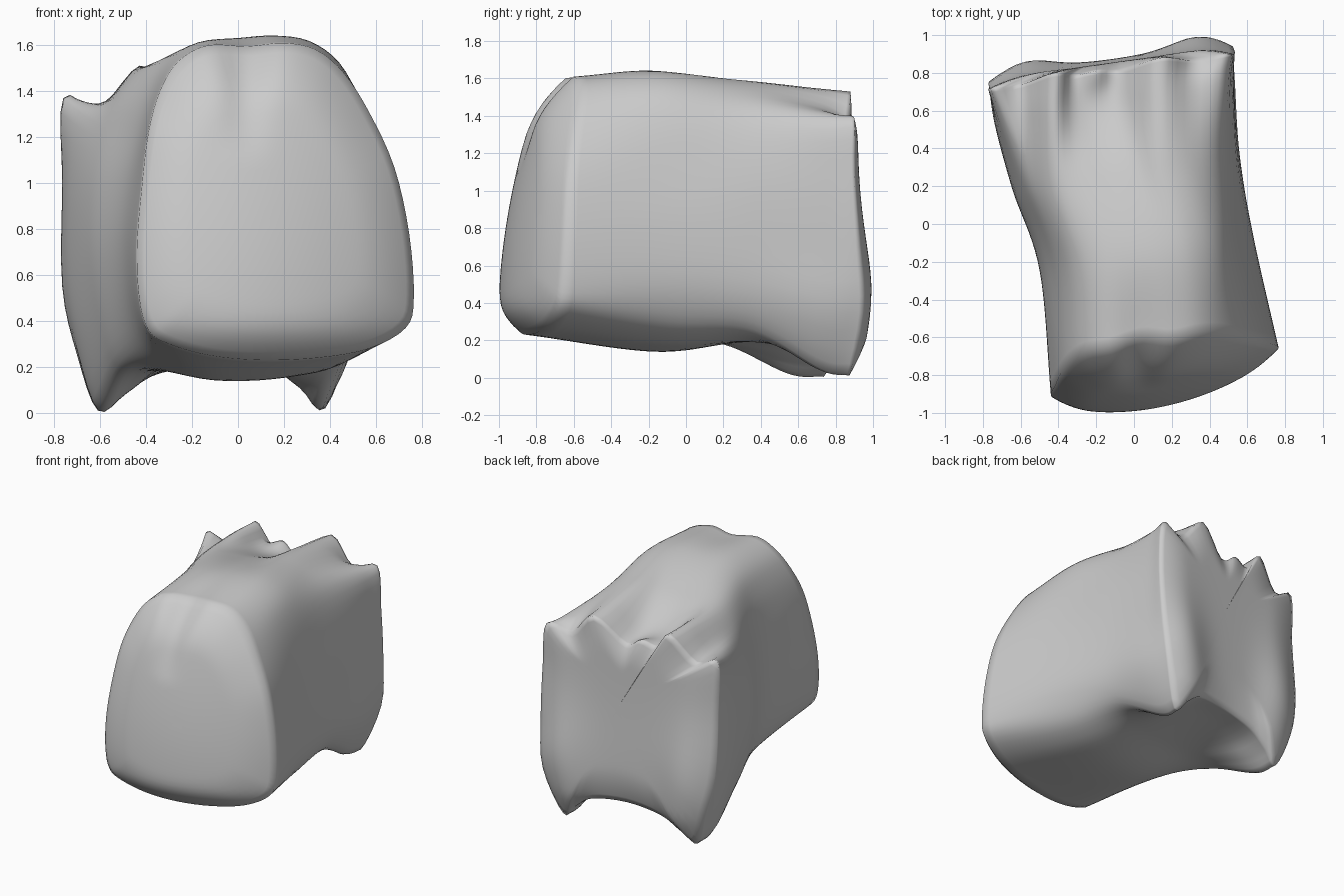
import bpy
import bmesh
import math
from mathutils import Vector

old = bpy.data.objects.get("Cube")
if old:
    bpy.data.objects.remove(old, do_unlink=True)

AROUND = 4     # samples between neighbouring outline points
ALONG = 10     # samples between neighbouring sections
CAP_RINGS = 18


def ramp(value, start, width):
    return min(1, max(0, (value - start) / width))


def front_y(x, z):
    """Front face: curved in plan, leaning back, with a groove at the brow."""
    plan = 0.28 * ((x + 0.15) / 0.9) ** 2
    lean = 0.2 * max(0, (z - 0.4) / 1.1) ** 1.7
    tuck = 2.5 * max(0, 0.4 - z) ** 2
    groove = 0.05 * ramp(z, 1.1, 0.4) * math.exp(-((x - 0.03) / 0.09) ** 2)
    return plan + lean + tuck + groove - 1


def back_y(x, z):
    """Back face: slanted in plan, swelling low down above each foot."""
    over_foot = math.exp(-((abs(x + 0.12) - 0.47) / 0.2) ** 2)
    swell = (0.02 + 0.06 * over_foot) * math.exp(-((z - 0.4) / 0.45) ** 2)
    return 0.87 + 0.14 * x + swell - 0.2 * max(0, 0.2 - z)


def front_rim_y(x, z):
    """The rim is rounded more generously across the brow."""
    return front_y(x, z) + 0.05 + 0.07 * ramp(z, 1.15, 0.4)


def back_rim_y(x, z):
    return back_y(x, z) - 0.05 + 0.04 * ramp(z, 1.36, 0.14)


def near_middle_y(x, z):
    return -0.17 + 0.15 * x


def far_middle_y(x, z):
    return 0.28 + 0.16 * x


def feet_y(x, z):
    return 0.65 + 0.18 * x


# Outlines (x, z): along the top, down one side, along the bottom, up the other
front_outline = [
    (-.39, 1.22), (-.34, 1.4), (-.26, 1.53), (-.13, 1.6), (.04, 1.595),
    (.2, 1.61), (.34, 1.58), (.46, 1.48), (.57, 1.31),
    (.68, 1.07), (.745, .78), (.765, .5),
    (.73, .37), (.57, .28), (.35, .24), (.1, .23), (-.12, .25), (-.3, .3), (-.39, .36),
    (-.43, .5), (-.44, .72), (-.42, .97)]
near_outline = [
    (-.44, 1.2), (-.39, 1.38), (-.31, 1.53), (-.18, 1.61), (0, 1.63),
    (.15, 1.64), (.3, 1.62), (.43, 1.53), (.51, 1.37),
    (.57, 1.1), (.62, .8), (.63, .5),
    (.56, .3), (.42, .2), (.25, .16), (.05, .14), (-.15, .15), (-.32, .21), (-.42, .31),
    (-.48, .5), (-.5, .75), (-.48, 1)]
far_outline = [
    (-.58, 1.24), (-.52, 1.38), (-.42, 1.5), (-.28, 1.53), (-.12, 1.53),
    (.02, 1.55), (.16, 1.59), (.32, 1.53), (.46, 1.39),
    (.53, 1.1), (.555, .75), (.55, .45),
    (.47, .26), (.33, .2), (.15, .19), (-.05, .19), (-.25, .19), (-.42, .18), (-.53, .2),
    (-.6, .4), (-.64, .7), (-.63, 1)]
feet_outline = [
    (-.69, 1.31), (-.57, 1.36), (-.43, 1.51), (-.32, 1.43), (-.2, 1.4),
    (-.06, 1.41), (.13, 1.55), (.31, 1.45), (.48, 1.38),
    (.52, 1.1), (.53, .7), (.52, .35),
    (.38, .05), (.27, .12), (.12, .2), (-.1, .21), (-.35, .17), (-.48, .09), (-.6, .03),
    (-.69, .3), (-.73, .6), (-.73, 1)]
back_outline = [
    (-.76, 1.37), (-.6, 1.33), (-.42, 1.51), (-.32, 1.39), (-.2, 1.42),
    (-.08, 1.36), (.14, 1.53), (.32, 1.36), (.5, 1.39),
    (.53, 1.1), (.53, .7), (.5, .35),
    (.38, .02), (.28, .1), (.15, .19), (-.1, .21), (-.35, .17), (-.5, .08), (-.61, .01),
    (-.7, .25), (-.765, .55), (-.765, 1)]


def spline(a, b, c, d, t):
    """Catmull-Rom blend between b and c."""
    return 0.5 * (2 * b + (c - a) * t + (2 * a - 5 * b + 4 * c - d) * t * t
                  + (3 * b - a - 3 * c + d) * t ** 3)


def smooth_ring(outline, depth):
    pts = [Vector((x, depth(x, z), z)) for x, z in outline]
    n = len(pts)
    return [spline(pts[i - 1], pts[i], pts[(i + 1) % n], pts[(i + 2) % n], s / AROUND)
            for i in range(n) for s in range(AROUND)]


def cap_rings(rim, depth, centre_x, centre_z):
    """Shrinking rings that follow the end face, from the rim inwards."""
    rings = []
    for k in range(1, CAP_RINGS):
        f = 1 - k / CAP_RINGS
        rim_blend = max(0, 1 - 2.6 * (1 - f)) ** 2
        ring = []
        for p in rim:
            x = centre_x + (p.x - centre_x) * f
            z = centre_z + (p.z - centre_z) * f
            edge_offset = p.y - depth(p.x, p.z)
            ring.append(Vector((x, depth(x, z) + edge_offset * rim_blend, z)))
        rings.append(ring)
    return rings


# Body wall, lofted through the five sections
sections = [smooth_ring(front_outline, front_rim_y),
            smooth_ring(near_outline, near_middle_y),
            smooth_ring(far_outline, far_middle_y),
            smooth_ring(feet_outline, feet_y),
            smooth_ring(back_outline, back_rim_y)]
before = [2 * a - b for a, b in zip(sections[0], sections[1])]
after = [2 * a - b for a, b in zip(sections[-1], sections[-2])]
guides = [before] + sections + [after]
wall = []
for i in range(1, len(sections)):
    for s in range(ALONG):
        wall.append([spline(*group, s / ALONG) for group in zip(*guides[i - 1:i + 3])])
wall.append(sections[-1])

# End faces
front_cap = cap_rings(sections[0], front_y, 0.15, 0.85)
back_cap = cap_rings(sections[-1], back_y, -0.05, 0.9)
rings = front_cap[::-1] + wall + back_cap

# Join the rings into one closed skin
bm = bmesh.new()
rows = [[bm.verts.new(p) for p in ring] for ring in rings]
for row, following in zip(rows, rows[1:]):
    for j in range(len(row)):
        bm.faces.new((row[j - 1], row[j], following[j], following[j - 1]))
for row in (rows[0], rows[-1]):
    middle = sum((v.co for v in row), Vector()) / len(row)
    tip = bm.verts.new(middle)
    for j in range(len(row)):
        bm.faces.new((row[j - 1], row[j], tip))
bmesh.ops.recalc_face_normals(bm, faces=bm.faces)
for face in bm.faces:
    face.smooth = True
mesh = bpy.data.meshes.new("body")
bm.to_mesh(mesh)
bm.free()
body = bpy.data.objects.new("body", mesh)
bpy.context.collection.objects.link(body)

# Plain grey surface
grey = bpy.data.materials.new("plain_grey")
grey.use_nodes = True
colour = (0.6, 0.6, 0.6, 1)
grey.diffuse_color = colour
grey.node_tree.nodes["Principled BSDF"].inputs["Base Color"].default_value = colour
mesh.materials.append(grey)
